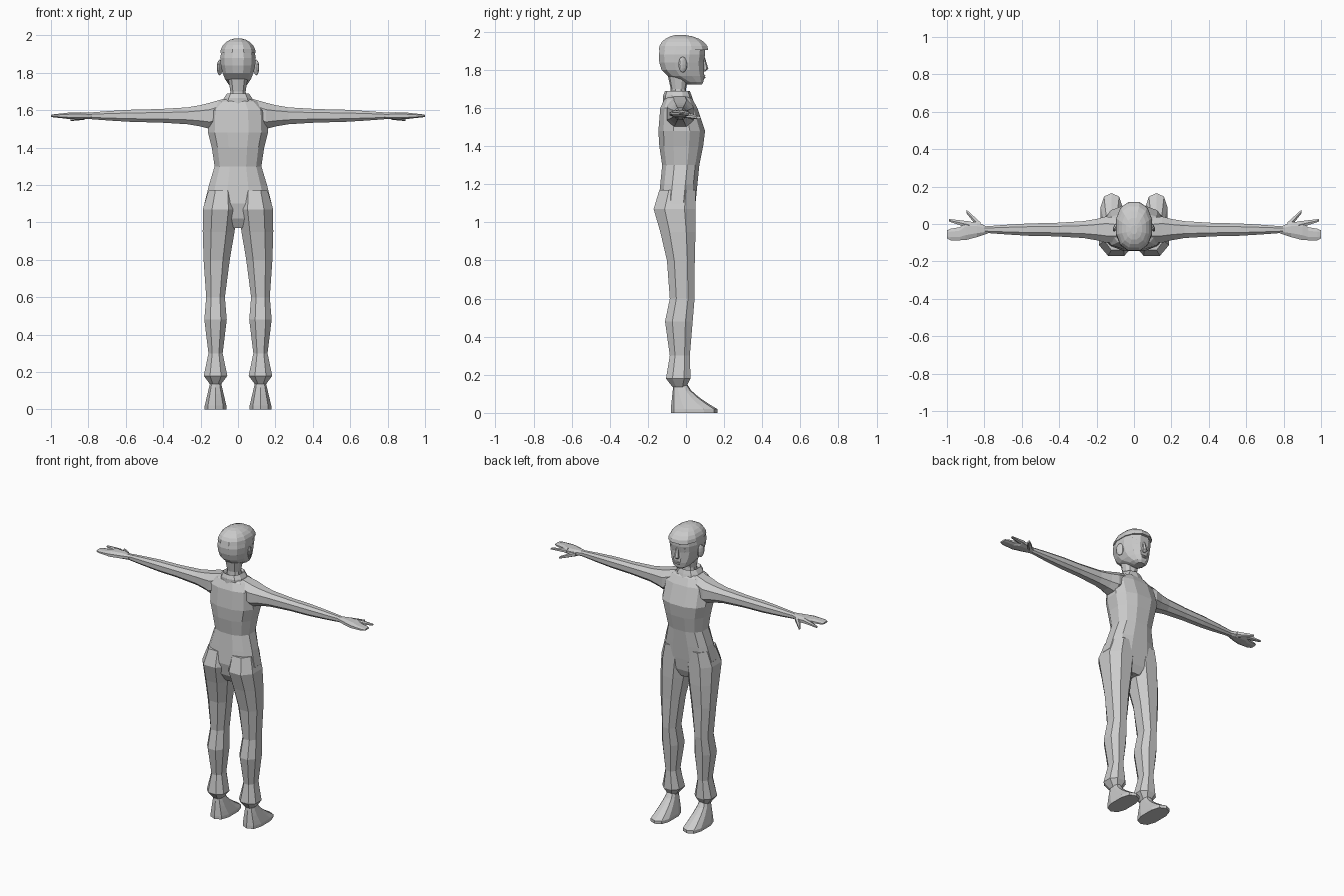
import bpy, bmesh, math
from mathutils import Vector, Matrix

cube = bpy.data.objects.get("Cube")
if cube:
    bpy.data.objects.remove(cube, do_unlink=True)

LIGHT_GREY = (.6, .6, .6, 1)
grey = bpy.data.materials.new("plain grey")
grey.use_nodes = True
grey.diffuse_color = LIGHT_GREY
grey.node_tree.nodes["Principled BSDF"].inputs["Base Color"].default_value = LIGHT_GREY


def finish(name, bm, mirror):
    """Turn a bmesh into a named grey object, mirrored left to right if asked."""
    bmesh.ops.recalc_face_normals(bm, faces=bm.faces)
    mesh = bpy.data.meshes.new(name)
    bm.to_mesh(mesh)
    bm.free()
    mesh.materials.append(grey)
    part = bpy.data.objects.new(name, mesh)
    bpy.context.collection.objects.link(part)
    if mirror:
        modifier = part.modifiers.new("left and right", "MIRROR")
        modifier.use_mirror_merge = False


def band(z, half_width, back, front, x=0):
    """Level ring for upright parts."""
    middle, half_depth = (back + front) / 2, (front - back) / 2
    return Vector((x, middle, z)), Vector((half_width, 0, 0)), Vector((0, half_depth, 0))


def slice_across(x, y, half_width, half_height, z=1.57):
    """Upright ring for parts that reach out along x."""
    return Vector((x, y, z)), Vector((0, half_width, 0)), Vector((0, 0, half_height))


def loft(name, rings, sides=10, power=.85, mirror=False):
    """Skin a row of rounded rings and close both ends."""
    bm = bmesh.new()
    fit_u = math.cos(math.pi / sides) ** power
    fit_v = fit_u if sides % 4 == 0 else 1
    loops = []
    for centre, u_axis, v_axis in rings:
        loop = []
        for i in range(sides):
            angle = math.tau * (i + .5) / sides
            c, s = math.cos(angle), math.sin(angle)
            u = math.copysign(abs(c) ** power, c) / fit_u
            v = math.copysign(abs(s) ** power, s) / fit_v
            loop.append(bm.verts.new(centre + u_axis * u + v_axis * v))
        loops.append(loop)
    for low, high in zip(loops, loops[1:]):
        for i in range(sides):
            j = (i + 1) % sides
            bm.faces.new((low[i], low[j], high[j], high[i]))
    bm.faces.new(loops[0])
    bm.faces.new(loops[-1])
    finish(name, bm, mirror)


def finger(name, root, tip, root_radius, tip_radius):
    """Tapered digit running outward, with a blunt end."""
    rings = []
    for along in (0, .4, .8, 1):
        centre = Vector(root).lerp(Vector(tip), along)
        radius = root_radius + (tip_radius - root_radius) * along
        rings.append(slice_across(centre.x, centre.y, radius, radius * .8, centre.z))
    loft(name, rings, sides=6, mirror=True)


def blob(name, centre, size, turn=0, mirror=True):
    """Low-poly ellipsoid for small features."""
    bm = bmesh.new()
    bmesh.ops.create_uvsphere(bm, u_segments=10, v_segments=6, radius=1)
    scale = Matrix.Diagonal(Vector(size)).to_4x4()
    bm.transform(Matrix.Translation(centre) @ Matrix.Rotation(turn, 4, "Z") @ scale)
    finish(name, bm, mirror)


# Torso, from crotch to shoulders
loft("torso", [
    band(z=.97, half_width=.06, back=-.1, front=.02),
    band(z=1.02, half_width=.14, back=-.13, front=.04),
    band(z=1.1, half_width=.18, back=-.145, front=.05),
    band(z=1.2, half_width=.155, back=-.135, front=.06),
    band(z=1.3, half_width=.125, back=-.125, front=.07),
    band(z=1.4, half_width=.14, back=-.14, front=.09),
    band(z=1.48, half_width=.16, back=-.145, front=.1),
    band(z=1.6, half_width=.155, back=-.135, front=.06),
    band(z=1.645, half_width=.11, back=-.115, front=.035),
    band(z=1.665, half_width=.06, back=-.1, front=.015),
], sides=12, power=.8)


# Trouser legs with seat, knee and flared cuff; the hip end leans inward
def leg_band(z, half_width, back, front):
    return band(z, half_width, back, front, x=min(.12, .17 - .07 * z))


loft("trouser_leg", [
    leg_band(z=1.17, half_width=.07, back=-.14, front=.05),
    leg_band(z=1.07, half_width=.093, back=-.17, front=.05),
    leg_band(z=.95, half_width=.085, back=-.135, front=.05),
    leg_band(z=.8, half_width=.07, back=-.1, front=.046),
    leg_band(z=.6, half_width=.05, back=-.085, front=.045),
    leg_band(z=.48, half_width=.06, back=-.11, front=.035),
    leg_band(z=.3, half_width=.038, back=-.085, front=.02),
    leg_band(z=.18, half_width=.063, back=-.105, front=.024),
    leg_band(z=.135, half_width=.03, back=-.07, front=0),
], sides=8, mirror=True)

# Feet: flat sole, then an instep curving up to the ankle
sole = band(z=0, half_width=.058, back=-.08, front=.165, x=.12)
instep = [band(z=.02 + .14 * rise, half_width=.058 - .033 * rise,
               back=-.08 + .015 * rise, front=.165 * (1 - rise) ** 1.5, x=.12)
          for rise in (0, .2, .45, .7, 1)]
loft("foot", [sole] + instep, power=.75, mirror=True)

# Arms, tapering from shoulder to wrist with a slight forearm swell
reach = (.15, .2, .27, .42, .56, .68, .8)
thickness = (.07, .057, .045, .036, .033, .026, .017)
shoulder = slice_across(x=.08, y=-.035, half_width=.065, half_height=.065, z=1.595)
loft("arm", [shoulder] + [slice_across(x, -.03, radius, radius)
                          for x, radius in zip(reach, thickness)],
     sides=8, mirror=True)

# Hands: palm with joined fingers, a spread index finger and a thumb
loft("palm_and_fingers", [
    slice_across(x=.78, y=-.033, half_width=.017, half_height=.016),
    slice_across(x=.84, y=-.03, half_width=.04, half_height=.019),
    slice_across(x=.9, y=-.036, half_width=.05, half_height=.018),
    slice_across(x=.93, y=-.052, half_width=.035, half_height=.014),
    slice_across(x=.98, y=-.056, half_width=.031, half_height=.009),
    slice_across(x=1, y=-.056, half_width=.022, half_height=.005),
], sides=8, mirror=True)
finger("index_finger", root=(.88, -.005, 1.573), tip=(.99, .02, 1.567),
       root_radius=.019, tip_radius=.007)
finger("thumb", root=(.82, -.015, 1.567), tip=(.895, .066, 1.55),
       root_radius=.023, tip_radius=.01)

# Neck and the folded collar around it
loft("neck", [
    band(z=1.64, half_width=.046, back=-.085, front=.005),
    band(z=1.7, half_width=.041, back=-.08, front=0),
    band(z=1.79, half_width=.055, back=-.1, front=.02),
])
loft("collar", [
    band(z=1.635, half_width=.085, back=-.12, front=.04),
    band(z=1.665, half_width=.075, back=-.12, front=.03),
    band(z=1.69, half_width=.058, back=-.11, front=.02),
    band(z=1.675, half_width=.046, back=-.09, front=.01),
])

# Head, from chin to crown
loft("head", [
    band(z=1.723, half_width=.028, back=.01, front=.083),
    band(z=1.738, half_width=.05, back=-.02, front=.092),
    band(z=1.768, half_width=.07, back=-.095, front=.096),
    band(z=1.8, half_width=.083, back=-.128, front=.094),
    band(z=1.84, half_width=.092, back=-.14, front=.093),
    band(z=1.88, half_width=.095, back=-.143, front=.1),
    band(z=1.92, half_width=.088, back=-.135, front=.1),
], sides=12)

# Hair: a dome whose rim overhangs the forehead
dome = []
for step in range(6):
    angle = math.radians(step * 16)
    spread = math.cos(angle)
    dome.append(band(z=1.905 + .08 * math.sin(angle), half_width=.095 * spread,
                     back=-.035 - .108 * spread, front=-.035 + .152 * spread))
loft("hair", dome, sides=12)

# Facial features
loft("nose", [
    band(z=1.792, half_width=.011, back=.08, front=.1),
    band(z=1.806, half_width=.016, back=.08, front=.117),
    band(z=1.865, half_width=.007, back=.08, front=.1),
], sides=6)
blob("ear", centre=(.098, -.017, 1.828), size=(.011, .026, .042), turn=.45)
blob("eye", centre=(.036, .077, 1.846), size=(.017, .011, .009), turn=-.3)
blob("eyebrow", centre=(.037, .082, 1.868), size=(.022, .009, .005), turn=-.3)
for lip, height in (("upper_lip", 1.77), ("lower_lip", 1.76)):
    blob(lip, centre=(0, .092, height), size=(.022, .01, .006), mirror=False)
